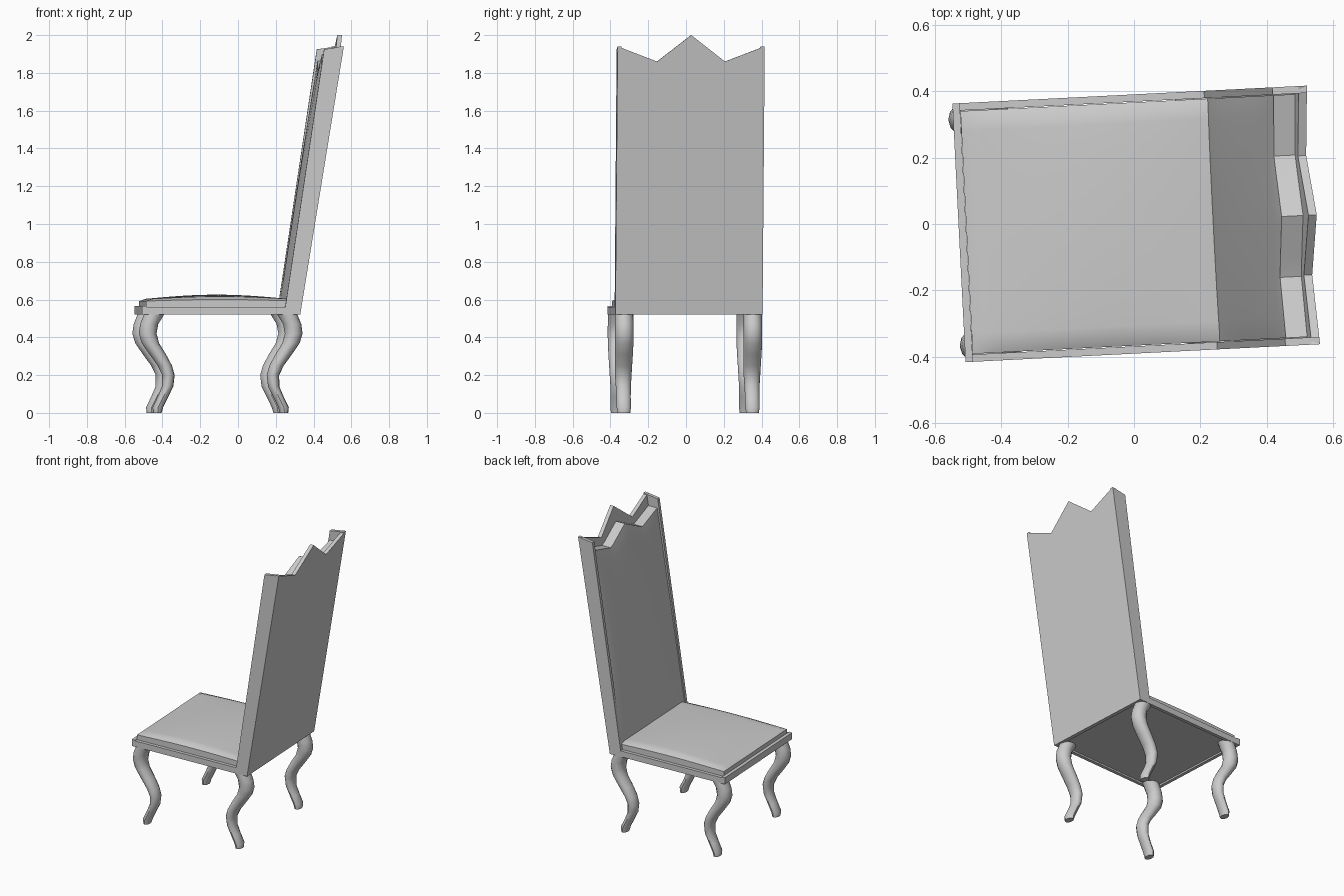
import bpy, bmesh, math
from mathutils import Matrix, Vector

if "Cube" in bpy.data.objects:
    bpy.data.objects.remove(bpy.data.objects["Cube"])

TURN = Matrix.Rotation(math.radians(2.9), 4, 'Z')   # whole chair is slightly turned


def finish(name, bm, smooth=None):
    bmesh.ops.remove_doubles(bm, verts=bm.verts, dist=1e-5)
    bmesh.ops.recalc_face_normals(bm, faces=bm.faces)
    bm.transform(TURN)
    me = bpy.data.meshes.new(name)
    bm.to_mesh(me)
    bm.free()
    ob = bpy.data.objects.new(name, me)
    bpy.context.collection.objects.link(ob)
    if smooth:
        bpy.ops.object.select_all(action='DESELECT')
        bpy.context.view_layer.objects.active = ob
        ob.select_set(True)
        bpy.ops.object.shade_smooth_by_angle(angle=math.radians(smooth))
    return ob


def loft(name, rings, smooth=None):
    """Skin a list of closed rings and cap both ends."""
    bm = bmesh.new()
    rows = [[bm.verts.new(p) for p in r] for r in rings]
    n = len(rows[0])
    for a, b in zip(rows, rows[1:]):
        for i in range(n):
            j = (i + 1) % n
            bm.faces.new((a[i], a[j], b[j], b[i]))
    bm.faces.new(rows[0])
    bm.faces.new(rows[-1])
    return finish(name, bm, smooth)


def slab(name, nu, nv, f, smooth=35):
    """Closed cushion from f(u, v, t); t=0 back sheet, t=1 front sheet."""
    bm = bmesh.new()
    g = [[[bm.verts.new(f(u / nu, v / nv, t)) for v in range(nv + 1)]
          for u in range(nu + 1)] for t in (0, 1)]
    for s in g:
        for u in range(nu):
            for v in range(nv):
                bm.faces.new((s[u][v], s[u + 1][v], s[u + 1][v + 1], s[u][v + 1]))
    rim = ([(u, 0) for u in range(nu)] + [(nu, v) for v in range(nv)] +
           [(u, nv) for u in range(nu, 0, -1)] + [(0, v) for v in range(nv, 0, -1)])
    for (a, b), (c, d) in zip(rim, rim[1:] + rim[:1]):
        bm.faces.new((g[0][a][b], g[0][c][d], g[1][c][d], g[1][a][b]))
    return finish(name, bm, smooth)


def box(name, x0, x1, y0, y1, z0, z1):
    loft(name, [[(x0, y0, z), (x1, y0, z), (x1, y1, z), (x0, y1, z)] for z in (z0, z1)])


def lean(z):
    """x of the rear face of the sloping back at height z."""
    return 0.31 + 0.163 * (z - 0.52)


def zigzag(y, side, valley, peak):
    y = abs(y)
    if y < 0.18:
        return peak + (valley - peak) * y / 0.18
    return valley + (side - valley) * (y - 0.18) / 0.21


# Seat rails: thin rim round the cushion
box("front_rail", -0.528, -0.506, -0.39, 0.39, 0.52, 0.565)
for s, tag in ((-1, "right"), (1, "left")):
    ya, yb = sorted((s * 0.39, s * 0.368))
    box(tag + "_rail", -0.507, 0.24, ya, yb, 0.52, 0.56)
    # Sloping side board of the back
    prof = [(0.225, 0.52), (0.31, 0.52), (0.541, 1.94), (0.437, 1.925)]
    loft(tag + "_back_side", [[(x, y, z) for x, z in prof] for y in (ya, yb)])

# Back board with crown-like top edge
outline = [(-0.389, 0.52), (0.389, 0.52), (0.389, 1.94), (0.18, 1.86),
           (0, 2.0), (-0.18, 1.86), (-0.389, 1.94)]
loft("back_board", [[(lean(z) - d, y, z) for y, z in outline] for d in (0.025, 0)])


# Seat cushion, softly crowned
def seat_point(u, v, t):
    x = -0.505 + 0.785 * u
    y = -0.366 + 0.732 * v
    if t == 0:
        return (x, y, 0.53)
    edge = min(u, v, 1 - v)
    z = 0.602 + 0.024 * math.sin(math.pi * u) * (0.35 + 0.65 * math.sin(math.pi * v) ** 0.5)
    return (x, y, z - (0.01 if edge < 0.001 else 0))


slab("seat_cushion", 24, 24, seat_point)


# Back cushion, following the back board's top edge
def back_point(u, v, t):
    y = -0.366 + 0.732 * v
    z = 0.56 + (zigzag(y, 1.87, 1.81, 1.9) - 0.56) * u
    if t == 0:
        return (lean(z) - 0.024, y, z)
    puff = 0.012 * (math.sin(math.pi * u) * math.sin(math.pi * v)) ** 0.5 if 0 < u < 1 and 0 < v < 1 else 0
    return (0.235 + 0.157 * (z - 0.56) - puff, y, z)


slab("back_cushion", 30, 24, back_point)

# Cabriole legs: centre x, height, half depth, half width
path = [(-0.445, 0.0, 0.022, 0.034), (-0.442, 0.03, 0.028, 0.038),
        (-0.415, 0.085, 0.028, 0.038), (-0.39, 0.14, 0.03, 0.04),
        (-0.386, 0.20, 0.033, 0.044), (-0.405, 0.25, 0.038, 0.046),
        (-0.443, 0.31, 0.044, 0.048), (-0.482, 0.37, 0.046, 0.049),
        (-0.496, 0.42, 0.047, 0.049), (-0.488, 0.47, 0.048, 0.049),
        (-0.46, 0.525, 0.054, 0.049)]
for end in ("front", "back"):
    for s, tag in ((-1, "right"), (1, "left")):
        rings = []
        for cx, z, rx, ry in path:
            ring = []
            for k in range(12):
                a = 2 * math.pi * k / 12
                x = cx + rx * math.cos(a)
                if end == "back":
                    x = -0.218 - x
                ring.append((x, s * 0.341 + ry * math.sin(a), z))
            rings.append(ring)
        loft(f"{end}_{tag}_leg", rings, 40)
